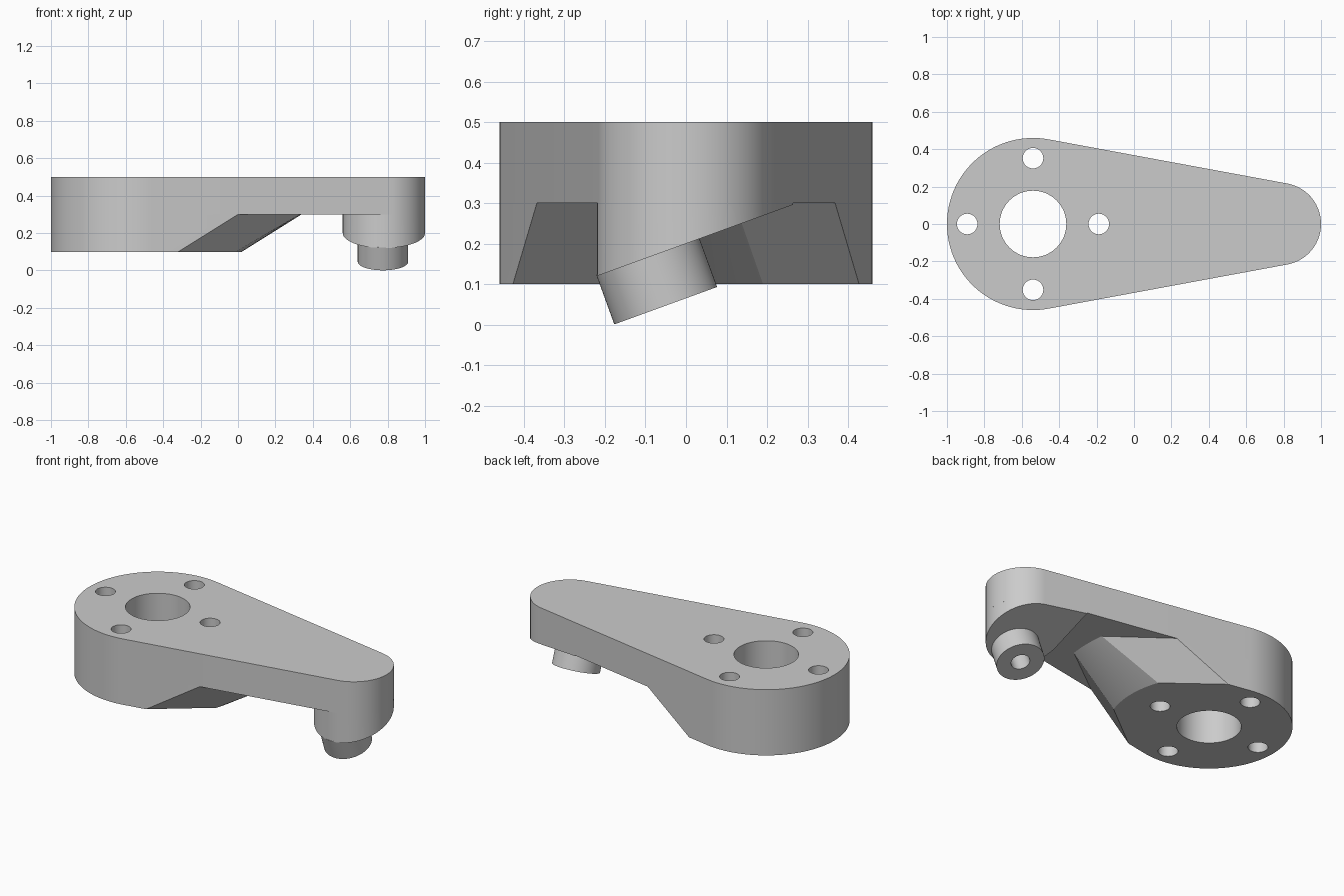
import bpy
import bmesh
from math import sin, cos, asin, atan2, pi, radians, tan
from mathutils import Matrix, Vector

cube = bpy.data.objects.get("Cube")
if cube:
    bpy.data.objects.remove(cube, do_unlink=True)

HUB_X, HUB_R = -0.54, 0.46
TIP_X, TIP_R = 0.78, 0.22
TOP, STEP, BASE = 0.5, 0.3, 0.1
TILT = radians(20)
TANGENT = pi / 2 - asin((HUB_R - TIP_R) / (TIP_X - HUB_X))

grey = bpy.data.materials.new("machined grey")
grey.use_nodes = True
grey.diffuse_color = (0.6, 0.6, 0.6, 1)
grey.node_tree.nodes["Principled BSDF"].inputs["Base Color"].default_value = (0.6, 0.6, 0.6, 1)


def arc(cx, r, start, end, n):
    return [(cx + r * cos(start + (end - start) * i / n),
             r * sin(start + (end - start) * i / n)) for i in range(n + 1)]


def finish(name, bm):
    bmesh.ops.recalc_face_normals(bm, faces=bm.faces)
    mesh = bpy.data.meshes.new(name)
    bm.to_mesh(mesh)
    bm.free()
    mesh.materials.append(grey)
    obj = bpy.data.objects.new(name, mesh)
    bpy.context.collection.objects.link(obj)
    return obj


def loft(name, lower, upper):
    """Solid between two matching rings of 3D points."""
    bm = bmesh.new()
    a = [bm.verts.new(p) for p in lower]
    b = [bm.verts.new(p) for p in upper]
    bm.faces.new(a)
    bm.faces.new(b)
    for i in range(len(a)):
        j = (i + 1) % len(a)
        bm.faces.new((a[i], a[j], b[j], b[i]))
    return finish(name, bm)


def rod(name, start, length, r, tilt=0.0):
    """Cylinder rising from start, leaning about the x axis."""
    bm = bmesh.new()
    place = (Matrix.Translation(Vector(start)) @ Matrix.Rotation(tilt, 4, 'X')
             @ Matrix.Translation((0, 0, length / 2)))
    bmesh.ops.create_cone(bm, cap_ends=True, segments=64, radius1=r, radius2=r,
                          depth=length, matrix=place)
    return finish(name, bm)


def flat(ring, z):
    return [(x, y, z) for x, y in ring]


# Tapered top plate
hub_arc = arc(HUB_X, HUB_R, TANGENT, 2 * pi - TANGENT, 64)
tip_arc = arc(TIP_X, TIP_R, -TANGENT, TANGENT, 40)
outline = hub_arc + tip_arc
arm_plate = loft("arm_plate", flat(outline, STEP), flat(outline, TOP))


# Hub underside with a sloping, faceted nose
def hub_ring(side_x, side_y, nose_r, corner_y):
    a = asin(corner_y / nose_r)
    return (hub_arc + [(side_x, -side_y)] + arc(HUB_X, nose_r, -a, a, 16)
            + [(side_x, side_y)])


def edge_y(x):
    """Half width of the plate along its straight sides."""
    return (HUB_R - (x - HUB_X) * cos(TANGENT)) / sin(TANGENT)


hub_block = loft("hub_block",
                 flat(hub_ring(-0.32, edge_y(-0.32), 0.56, 0.19), BASE),
                 flat(hub_ring(0.0, edge_y(0.0), 0.88, 0.12), STEP))

# Boss under the tip, its lower face tilted
boss_x = TIP_X - TIP_R
boss = arc(TIP_X, TIP_R, -pi, TANGENT, 56) + [(boss_x, edge_y(boss_x))]
tip_boss = loft("tip_boss", [(x, y, 0.2 + y * tan(TILT)) for x, y in boss],
                flat(boss, STEP))

# Tilted peg
peg_foot = Vector((0.775, -0.05, 0.047))
axis = Vector((0, -sin(TILT), cos(TILT)))
tip_peg = rod("tip_peg", peg_foot, 0.13, 0.135, TILT)

# Bores
cutters = [(rod("bore_cutter", (HUB_X, 0, 0), 1, 0.178), (arm_plate, hub_block))]
for k in range(4):
    a = k * pi / 2
    spot = (HUB_X + 0.352 * cos(a), 0.352 * sin(a), 0)
    cutters.append((rod("bolt_hole_cutter", spot, 1, 0.055), (arm_plate, hub_block)))
cutters.append((rod("peg_hole_cutter", peg_foot - axis * 0.05, 0.25, 0.053, TILT),
                (tip_peg, tip_boss)))

for cutter, targets in cutters:
    for target in targets:
        bpy.context.view_layer.objects.active = target
        mod = target.modifiers.new("cut", 'BOOLEAN')
        mod.operation = 'DIFFERENCE'
        mod.solver = 'EXACT'
        mod.object = cutter
        bpy.ops.object.modifier_apply(modifier=mod.name)
    bpy.data.objects.remove(cutter, do_unlink=True)

# Smooth the round walls, keep edges crisp
bpy.ops.object.select_all(action='DESELECT')
for part in (arm_plate, hub_block, tip_boss, tip_peg):
    part.select_set(True)
bpy.context.view_layer.objects.active = arm_plate
bpy.ops.object.shade_smooth_by_angle(angle=radians(20))
